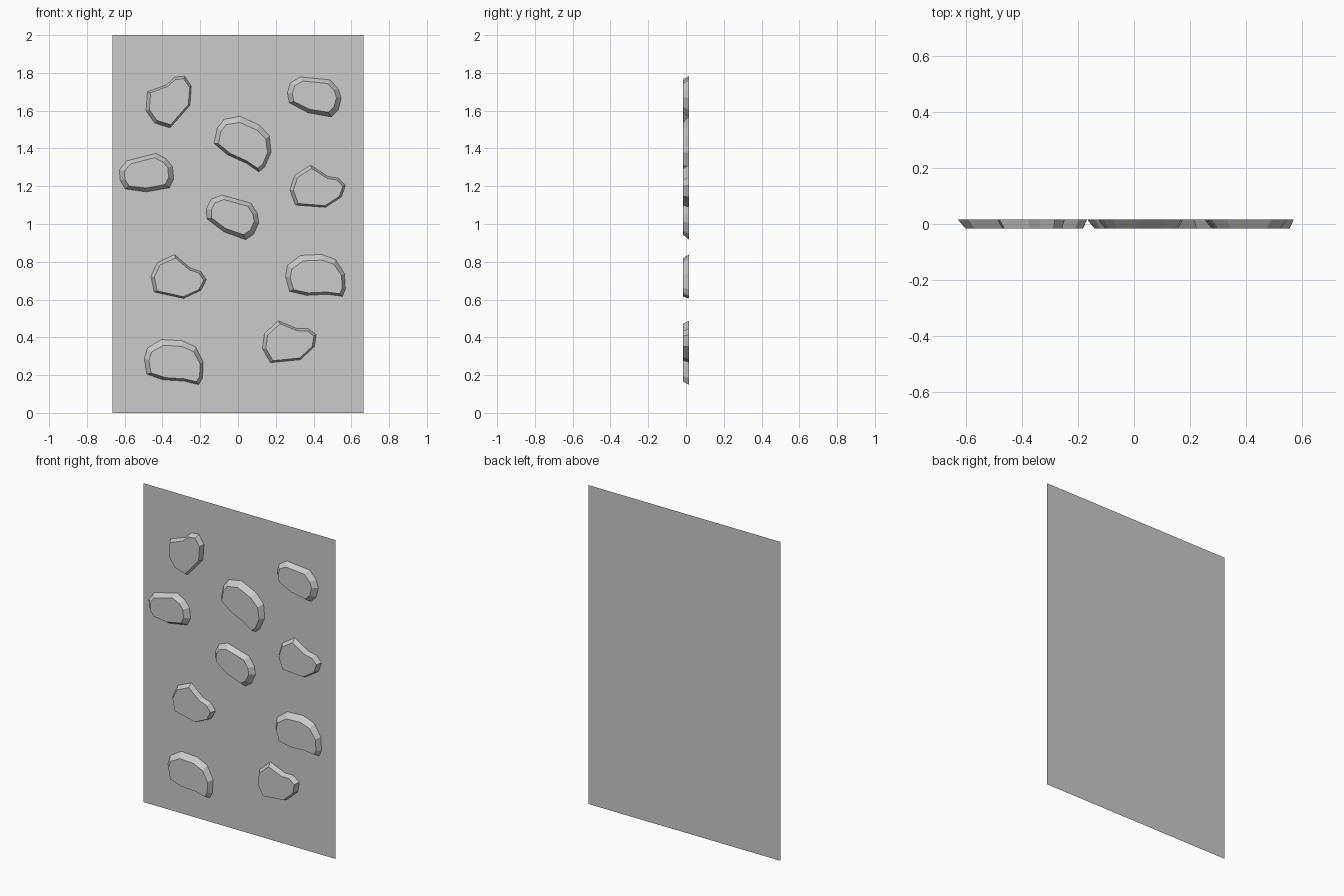
import bpy, bmesh
from math import radians, sin, cos

if "Cube" in bpy.data.objects:
    bpy.data.objects.remove(bpy.data.objects["Cube"])

BACK, FRONT = 0.0155, -0.0155
UNIT = 0.01 / 1.892   # outline units to model units

# Hold outlines (clockwise, z up), front-face scale and front-face shift
SHAPES = {
    "notched": ([(-11, 21), (8, 13), (19, 13), (27, 7), (25, -5), (11, -18),
                 (-19, -21), (-27, -7), (-25, 8)], (0.89, 0.88), (0.5, -0.5)),
    "oval": ([(-14, 20), (16, 17), (24, 8), (27, -1), (24, -13), (17, -20),
              (-6, -16), (-25, -6), (-27, 4), (-24, 14)], (0.82, 0.78), (0, 0.2)),
    "hooked": ([(-30, -1), (-28, 10), (-15, 20), (6, 21), (20, 16), (29, 2),
                (30, -14), (27, -21), (12, -19), (-9, -20), (-26, -16)],
               (0.87, 0.80), (0.8, -1.5)),
}

# Shape, centre x, centre z, turn in degrees
HOLDS = [
    ("notched", -0.367, 1.646, 43), ("notched", 0.422, 1.200, -10),
    ("notched", -0.314, 0.722, -18), ("notched", 0.272, 0.377, 0),
    ("oval", 0.404, 1.673, 0), ("oval", -0.484, 1.272, 20),
    ("oval", -0.028, 1.035, -10),
    ("hooked", 0.024, 1.423, -27), ("hooked", 0.410, 0.728, 0),
    ("hooked", -0.340, 0.269, -6),
]


def add_object(name, bm):
    mesh = bpy.data.meshes.new(name)
    bm.to_mesh(mesh)
    bm.free()
    obj = bpy.data.objects.new(name, mesh)
    bpy.context.collection.objects.link(obj)


def turn(points, degrees):
    c, s = cos(radians(degrees)), sin(radians(degrees))
    return [(x * c - z * s, x * s + z * c) for x, z in points]


def middle(values):
    return (min(values) + max(values)) / 2


def add_hold(name, shape, cx, cz, degrees):
    outline, (sx, sz), (dx, dz) = SHAPES[shape]
    outer = turn(outline, degrees)
    inner = turn([(x * sx + dx, z * sz + dz) for x, z in outline], degrees)
    mx, mz = middle([p[0] for p in outer]), middle([p[1] for p in outer])
    bm = bmesh.new()

    def ring(points, y):
        return [bm.verts.new((cx + (x - mx) * UNIT, y, cz + (z - mz) * UNIT))
                for x, z in points]

    base, top = ring(outer, BACK), ring(inner, FRONT)
    n = len(base)
    for i in range(n):
        j = (i + 1) % n
        bm.faces.new((base[i], top[i], top[j], base[j]))
    bm.faces.new(top[::-1])
    add_object(name, bm)


# Flat climbing wall sheet
bm = bmesh.new()
bm.faces.new([bm.verts.new((x, BACK, z)) for x, z in
              ((-0.665, 0), (0.665, 0), (0.665, 2), (-0.665, 2))])
add_object("wall_panel", bm)

# Bevelled holds
for i, (shape, x, z, degrees) in enumerate(HOLDS, 1):
    add_hold(f"{shape}_hold_{i}", shape, x, z, degrees)
